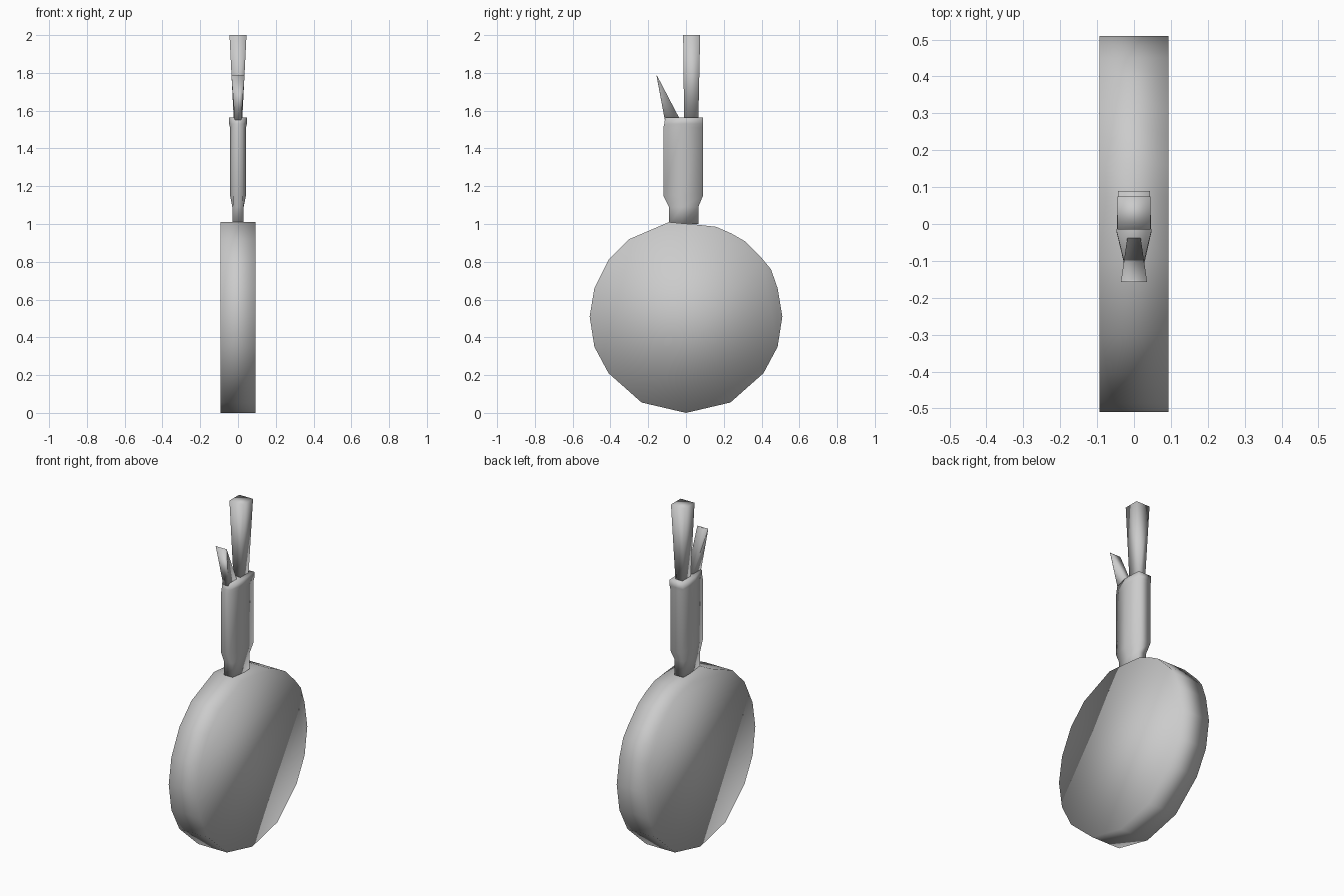
import bpy, bmesh

if "Cube" in bpy.data.objects:
    bpy.data.objects.remove(bpy.data.objects["Cube"])

# One plain grey for the whole model
grey = bpy.data.materials.new("plain grey")
grey.diffuse_color = (0.6, 0.6, 0.6, 1)
grey.use_nodes = True
grey.node_tree.nodes["Principled BSDF"].inputs["Base Color"].default_value = grey.diffuse_color


def loft(name, rings):
    """Join matching rings of points into a closed, smooth-shaded solid."""
    bm = bmesh.new()
    loops = [[bm.verts.new(p) for p in r] for r in rings]
    n = len(loops[0])
    for a, b in zip(loops, loops[1:]):
        for i in range(n):
            j = (i + 1) % n
            bm.faces.new((a[i], a[j], b[j], b[i]))
    bm.faces.new(loops[0])
    bm.faces.new(loops[-1])
    bmesh.ops.recalc_face_normals(bm, faces=bm.faces)
    for f in bm.faces:
        f.smooth = True
    mesh = bpy.data.meshes.new(name)
    bm.to_mesh(mesh)
    bm.free()
    mesh.materials.append(grey)
    ob = bpy.data.objects.new(name, mesh)
    bpy.context.collection.objects.link(ob)
    return ob


def section(front, back, wf, wm, wb, z):
    """Six-sided handle section: half widths at front, middle and back."""
    mid = front + 0.45 * (back - front)
    return [(-wf, front, z), (wf, front, z), (wm, mid, z),
            (wb, back, z), (-wb, back, z), (-wm, mid, z)]


def bar(front, back, w, zf, zb):
    """Four-sided section that may slope from front to back."""
    return [(-w, front, zf), (w, front, zf), (w, back, zb), (-w, back, zb)]


# Round disc standing on its rim
disc = [(0, 0), (0.235, 0.055), (0.41, 0.21), (0.485, 0.35), (0.51, 0.51),
        (0.485, 0.66), (0.45, 0.76), (0.40, 0.82), (0.31, 0.91), (0.24, 0.95),
        (0.16, 0.985), (0.07, 0.995), (-0.09, 1.01), (-0.30, 0.92),
        (-0.41, 0.81), (-0.485, 0.66), (-0.51, 0.51), (-0.485, 0.35),
        (-0.41, 0.21), (-0.235, 0.055)]
loft("disc", [[(x, y, z) for y, z in disc] for x in (-0.093, 0.093)])

# Handle body: narrow neck, flare, long grip and a collar at the top
loft("handle", [
    section(-0.09, 0.065, 0.028, 0.03, 0.028, 1.0),
    section(-0.09, 0.065, 0.028, 0.03, 0.028, 1.09),
    section(-0.12, 0.09, 0.025, 0.042, 0.038, 1.15),
    section(-0.12, 0.09, 0.025, 0.042, 0.038, 1.51),
    section(-0.115, 0.09, 0.025, 0.047, 0.043, 1.53),
    section(-0.11, 0.09, 0.025, 0.047, 0.043, 1.565),
])

# Tall rear prong, widening upwards
loft("tall_prong", [
    bar(-0.01, 0.065, 0.022, 1.54, 1.54),
    bar(-0.015, 0.075, 0.045, 2.0, 2.0),
])

# Short front prong, sloping forward to a thin tip
loft("short_prong", [
    bar(-0.112, -0.03, 0.017, 1.55, 1.55),
    bar(-0.157, -0.153, 0.035, 1.79, 1.785),
])
